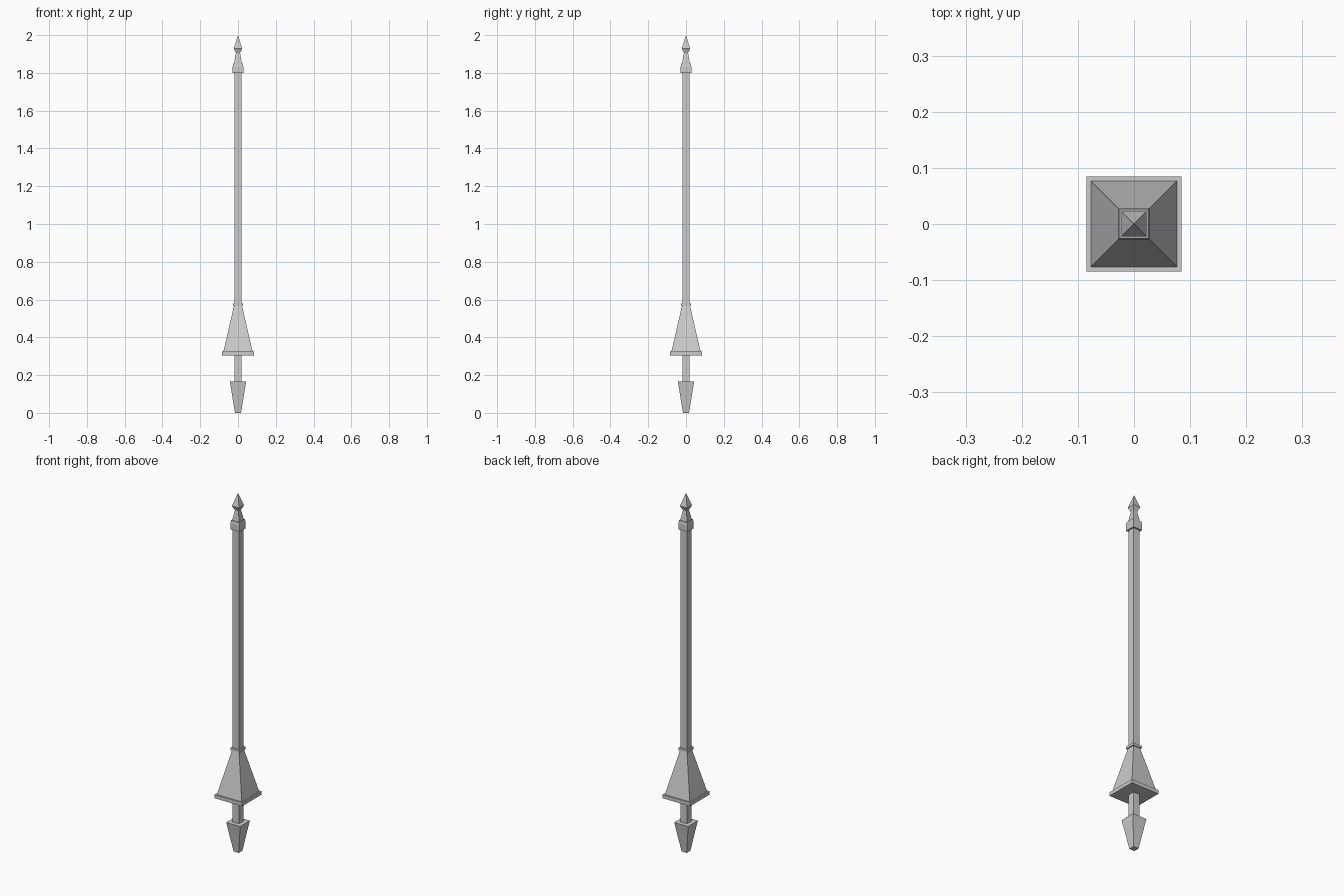
import bpy
import bmesh

if "Cube" in bpy.data.objects:
    bpy.data.objects.remove(bpy.data.objects["Cube"])


def square_part(name, profile):
    """Stack square sections (z, half width) into one closed solid; half width 0 is a point."""
    bm = bmesh.new()
    rings = []
    for z, h in profile:
        if h == 0:
            rings.append([bm.verts.new((0, 0, z))] * 4)
        else:
            rings.append([bm.verts.new((x * h, y * h, z))
                          for x, y in ((-1, -1), (1, -1), (1, 1), (-1, 1))])
    for a, b in zip(rings, rings[1:]):
        for i in range(4):
            j = (i + 1) % 4
            corners = dict.fromkeys((a[i], a[j], b[j], b[i]))
            bm.faces.new(list(corners))
    for ring, (z, h) in ((rings[0], profile[0]), (rings[-1], profile[-1])):
        if h:
            bm.faces.new(ring)
    bmesh.ops.recalc_face_normals(bm, faces=bm.faces)
    mesh = bpy.data.meshes.new(name)
    bm.to_mesh(mesh)
    bm.free()
    obj = bpy.data.objects.new(name, mesh)
    bpy.context.collection.objects.link(obj)
    return obj


# Tapered butt and long square pole
square_part("butt_cap", [(0, 0.016), (0.165, 0.043)])
square_part("shaft", [(0.15, 0.0195), (1.81, 0.0195)])

# Flared hand guard: rim plate, pyramid and top collar
square_part("guard_rim", [(0.305, 0.085), (0.325, 0.085)])
square_part("guard_cone", [(0.325, 0.077), (0.568, 0.021)])
square_part("guard_collar", [(0.566, 0.027), (0.58, 0.027)])

# Socket and waisted spear point
square_part("tip_socket", [(1.80, 0.028), (1.835, 0.028), (1.85, 0.025)])
square_part("spear_point", [(1.845, 0.022), (1.905, 0.011), (1.93, 0.022), (2.0, 0)])
